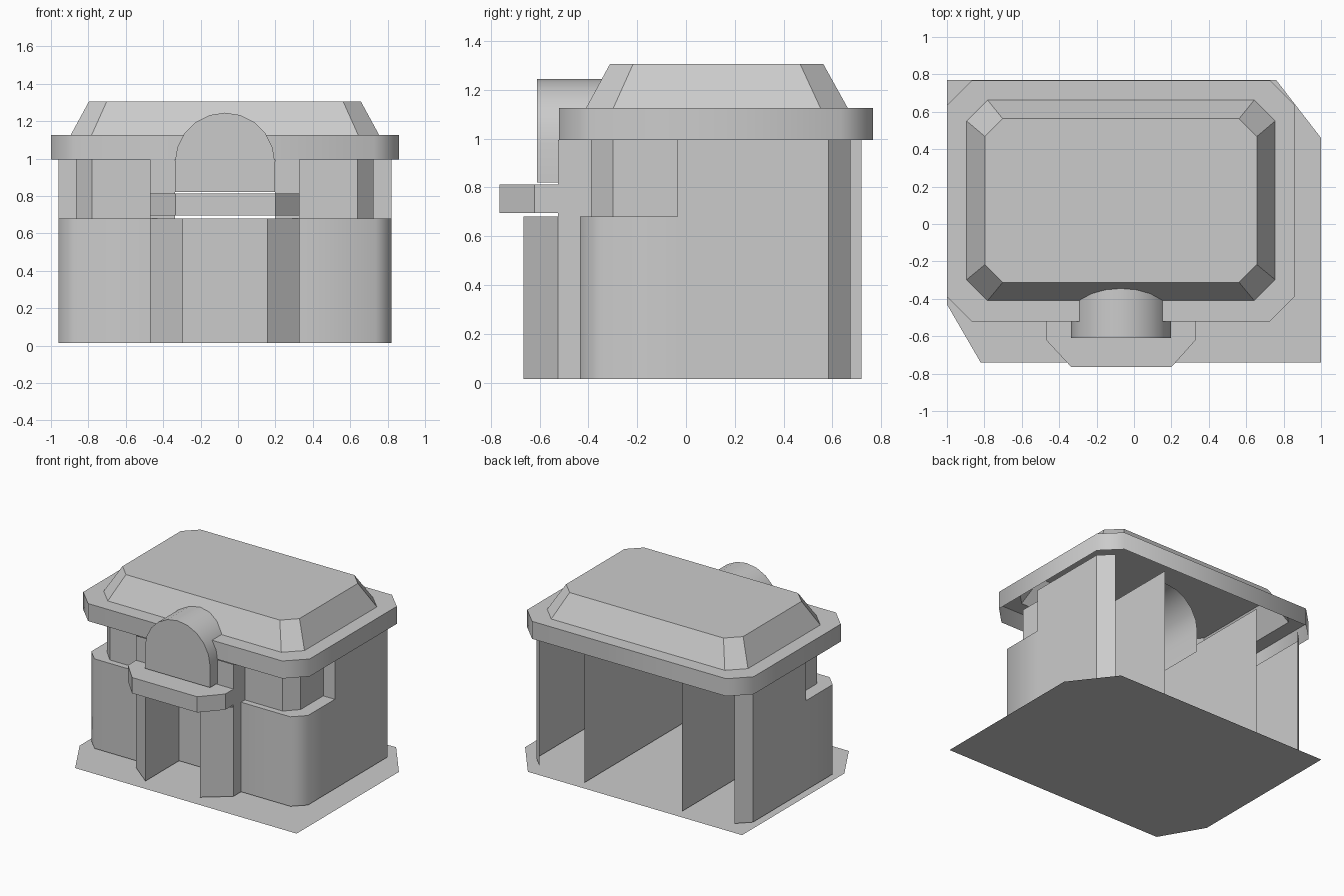
import bpy, bmesh, math

if "Cube" in bpy.data.objects:
    bpy.data.objects.remove(bpy.data.objects["Cube"])

CX = -0.07                      # symmetry line of the building
BASE, SILL, EAVE = 0.015, 0.68, 0.995

stone = bpy.data.materials.new("plain grey")
stone.diffuse_color = (0.6, 0.6, 0.6, 1)
stone.use_nodes = True
stone.node_tree.nodes["Principled BSDF"].inputs["Base Color"].default_value = stone.diffuse_color


def finish(name, bm, angle=0):
    """Turn a bmesh into a named object, optionally smoothed."""
    bmesh.ops.remove_doubles(bm, verts=bm.verts, dist=0.0005)
    me = bpy.data.meshes.new(name)
    bm.to_mesh(me)
    bm.free()
    me.materials.append(stone)
    ob = bpy.data.objects.new(name, me)
    bpy.context.collection.objects.link(ob)
    if angle:
        bpy.ops.object.select_all(action='DESELECT')
        ob.select_set(True)
        bpy.context.view_layer.objects.active = ob
        bpy.ops.object.shade_smooth_by_angle(angle=math.radians(angle))
    return ob


def face(bm, pts):
    return bm.faces.new([bm.verts.new(p) for p in pts])


def flip(path):
    """Mirror a plan path across the symmetry line."""
    return [(2 * CX - x, y) for x, y in reversed(path)]


def walls(name, path, z0, z1, angle=0):
    """Upright sheet along a plan path, built on both sides."""
    bm = bmesh.new()
    for p in (path, flip(path)):
        for (ax, ay), (bx, by) in zip(p, p[1:]):
            face(bm, [(ax, ay, z0), (bx, by, z0), (bx, by, z1), (ax, ay, z1)])
    return finish(name, bm, angle)


def plates(name, outlines, z):
    bm = bmesh.new()
    for o in outlines:
        face(bm, [(x, y, z) for x, y in o])
    return finish(name, bm)


def octagon(half, y0, y1, c):
    """Rectangle with cut corners, counter-clockwise."""
    h = half
    return [(CX - h + c, y0), (CX + h - c, y0), (CX + h, y0 + c), (CX + h, y1 - c),
            (CX + h - c, y1), (CX - h + c, y1), (CX - h, y1 - c), (CX - h, y0 + c)]


def loft(name, rings, bottom=False, top=False, angle=0):
    """Join (outline, z) rings, with optional caps."""
    bm = bmesh.new()
    vs = [[bm.verts.new((x, y, z)) for x, y in o] for o, z in rings]
    for a, b in zip(vs, vs[1:]):
        n = len(a)
        for i in range(n):
            j = (i + 1) % n
            bm.faces.new([a[i], a[j], b[j], b[i]])
    if bottom:
        bm.faces.new(vs[0][::-1])
    if top:
        bm.faces.new(vs[-1])
    return finish(name, bm, angle)


# Ground plate
plates("ground_plate", [[(-1, 0.77), (-1, -0.43), (-0.82, -0.74), (1, -0.74),
                         (1, 0.46), (0.76, 0.77)]], 0)

# Outer walls: low front part, full-height rear part
low = [(0.33, -0.435), (0.735, -0.435), (0.82, -0.35), (0.82, -0.035)]
window = [(0.33, -0.39), (0.64, -0.39), (0.725, -0.30), (0.725, -0.035), (0.82, -0.035)]
walls("wing_lower_wall", low, BASE, SILL, 50)
walls("wing_rear_wall", [(0.82, -0.035), (0.82, 0.585), (0.73, 0.675)], BASE, EAVE)

# Recessed window wall with its sill
walls("window_wall", window, SILL, EAVE)
sill = low + window[-2::-1]
plates("window_sill", [sill, flip(sill)], SILL)

# Long partitions beside the entrance hall
walls("partition", [(0.33, -0.525), (0.33, 0.72)], BASE, EAVE)

# Entrance: recessed door wall, splayed piers, ceiling
walls("entrance_wall", [(CX, -0.27), (0.155, -0.27), (0.155, -0.665), (0.33, -0.525)],
      BASE, SILL)
half_ceiling = [(0.155, -0.27), (-0.295, -0.27), (-0.295, -0.525), (0.155, -0.525)]
plates("entrance_ceiling", [half_ceiling], SILL)
walls("gable_wall", [(0.1975, -0.525), (0.33, -0.525)], SILL, EAVE)

# Canopy over the entrance
canopy = [(-0.47, -0.52), (-0.47, -0.62), (-0.335, -0.765), (0.20, -0.765),
          (0.33, -0.62), (0.33, -0.52)]
loft("canopy", [(canopy, 0.695), (canopy, 0.812)], bottom=True, top=True)

# Arched dormer: open barrel with a closed front
R, SPRING = 0.2675, 0.9775
arch = [(CX + R, 0.82)]
arch += [(CX + R * math.cos(math.pi * i / 10), SPRING + R * math.sin(math.pi * i / 10))
         for i in range(11)]
arch += [(CX - R, 0.82)]
bm = bmesh.new()
for (ax, az), (bx, bz) in zip(arch, arch[1:]):
    face(bm, [(ax, -0.61, az), (ax, 0.26, az), (bx, 0.26, bz), (bx, -0.61, bz)])
face(bm, [(x, -0.61, z) for x, z in reversed(arch)])
bmesh.ops.remove_doubles(bm, verts=bm.verts, dist=0.0005)
bmesh.ops.recalc_face_normals(bm, faces=bm.faces)
front = [f for f in bm.faces if len(f.verts) > 4][0]
if front.normal.y > 0:
    bmesh.ops.reverse_faces(bm, faces=bm.faces)
finish("arched_dormer", bm, 40)

# Roof: hollow rim with ledge, then the sloped cap
rim = octagon(0.93, -0.52, 0.767, 0.132)
foot = octagon(0.825, -0.41, 0.663, 0.112)
loft("roof_rim", [(rim, EAVE), (rim, 1.125), (foot, 1.125)], angle=50)
loft("roof_cap", [(foot, 1.125), (octagon(0.727, -0.312, 0.563, 0.095), 1.305)], top=True)
